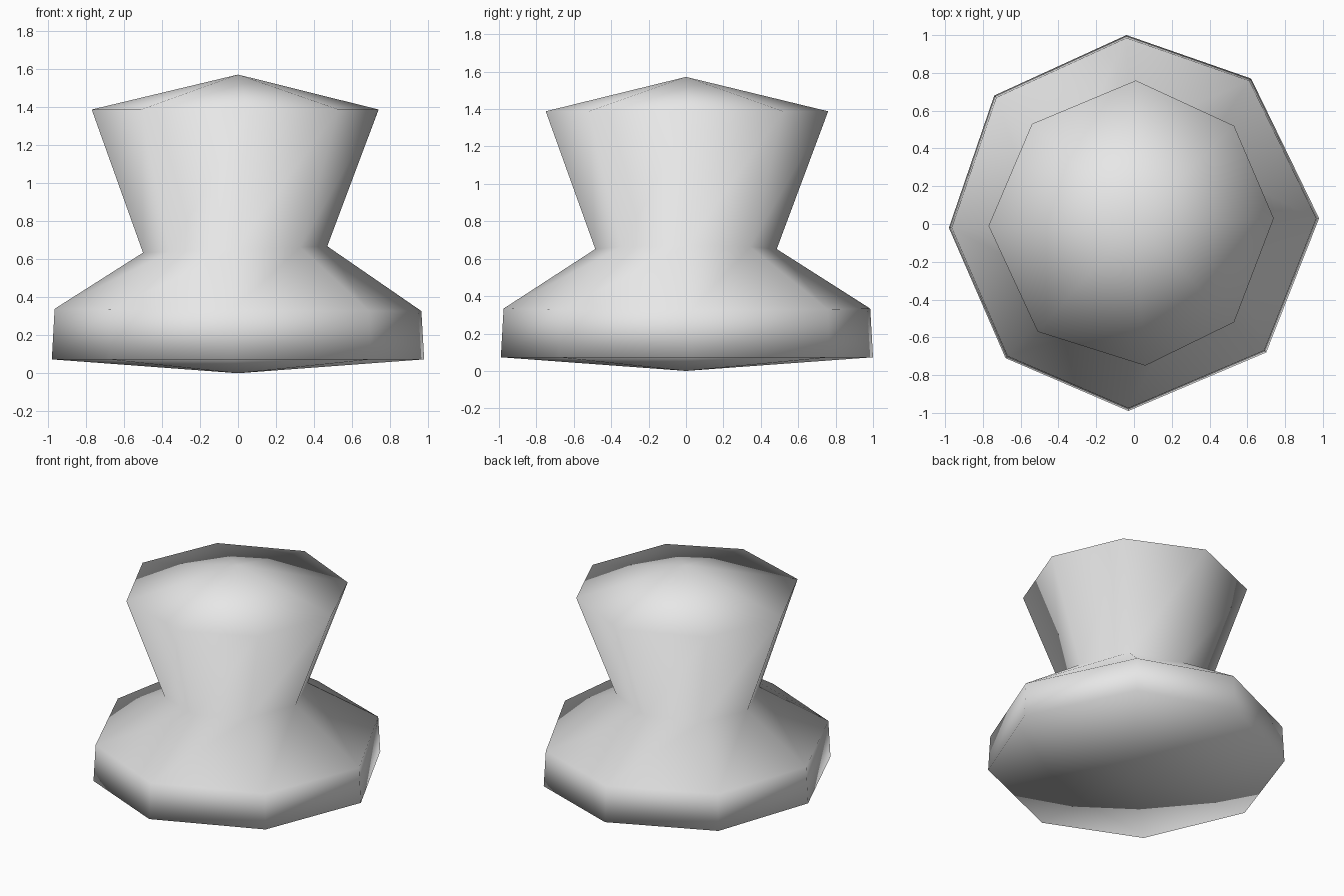
import bpy
import bmesh
from math import cos, sin, pi
from mathutils import Vector

default_cube = bpy.data.objects.get("Cube")
if default_cube:
    bpy.data.objects.remove(default_cube, do_unlink=True)

# Single plain material
clay = bpy.data.materials.new("plain_grey")
clay.use_nodes = True
grey = (0.8, 0.8, 0.8, 1)
clay.diffuse_color = grey
clay.node_tree.nodes["Principled BSDF"].inputs["Base Color"].default_value = grey

# Slightly uneven hand-shaped octagons, counter-clockwise from +x
base_plan = [(.98, .03), (.62, .77), (-.04, 1), (-.74, .68),
             (-.98, -.02), (-.68, -.71), (-.03, -.99), (.7, -.68)]
crown_plan = [(.74, .03), (.53, .52), (.01, .76), (-.54, .53),
              (-.77, -.01), (-.51, -.57), (.06, -.75), (.53, -.52)]
neck_plan = [(.485 * cos(i * pi / 4) - .015, .485 * sin(i * pi / 4)) for i in range(8)]
shoulder_plan = [(x * .985, y * .985) for x, y in base_plan]


def add_ring(bm, plan, height, tilt=0):
    """Place one octagonal ring, optionally leaning along x."""
    return [bm.verts.new((x, y, height + tilt * x)) for x, y in plan]


def bridge(bm, lower, upper):
    """Join two rings with a band of quads."""
    count = len(lower)
    for i in range(count):
        j = (i + 1) % count
        bm.faces.new((lower[i], lower[j], upper[j], upper[i]))


def cap(bm, ring, tip):
    """Close a ring with a shallow cone."""
    apex = bm.verts.new(Vector(tip))
    for i, vert in enumerate(ring):
        bm.faces.new((vert, ring[(i + 1) % len(ring)], apex))


# Base, shoulder, neck and flared crown in one continuous body
bm = bmesh.new()
rings = [add_ring(bm, base_plan, .073),
         add_ring(bm, shoulder_plan, .333, -.006),
         add_ring(bm, neck_plan, .652, .035),
         add_ring(bm, crown_plan, 1.388)]
for lower, upper in zip(rings, rings[1:]):
    bridge(bm, lower, upper)

# Pointed underside and pointed top
cap(bm, rings[0], (0, 0, 0))
cap(bm, rings[-1], (0, 0, 1.572))
bmesh.ops.recalc_face_normals(bm, faces=bm.faces)
for face in bm.faces:
    face.smooth = True

mesh = bpy.data.meshes.new("flared_pedestal")
bm.to_mesh(mesh)
bm.free()
mesh.materials.append(clay)
pedestal = bpy.data.objects.new("flared_pedestal", mesh)
bpy.context.collection.objects.link(pedestal)
